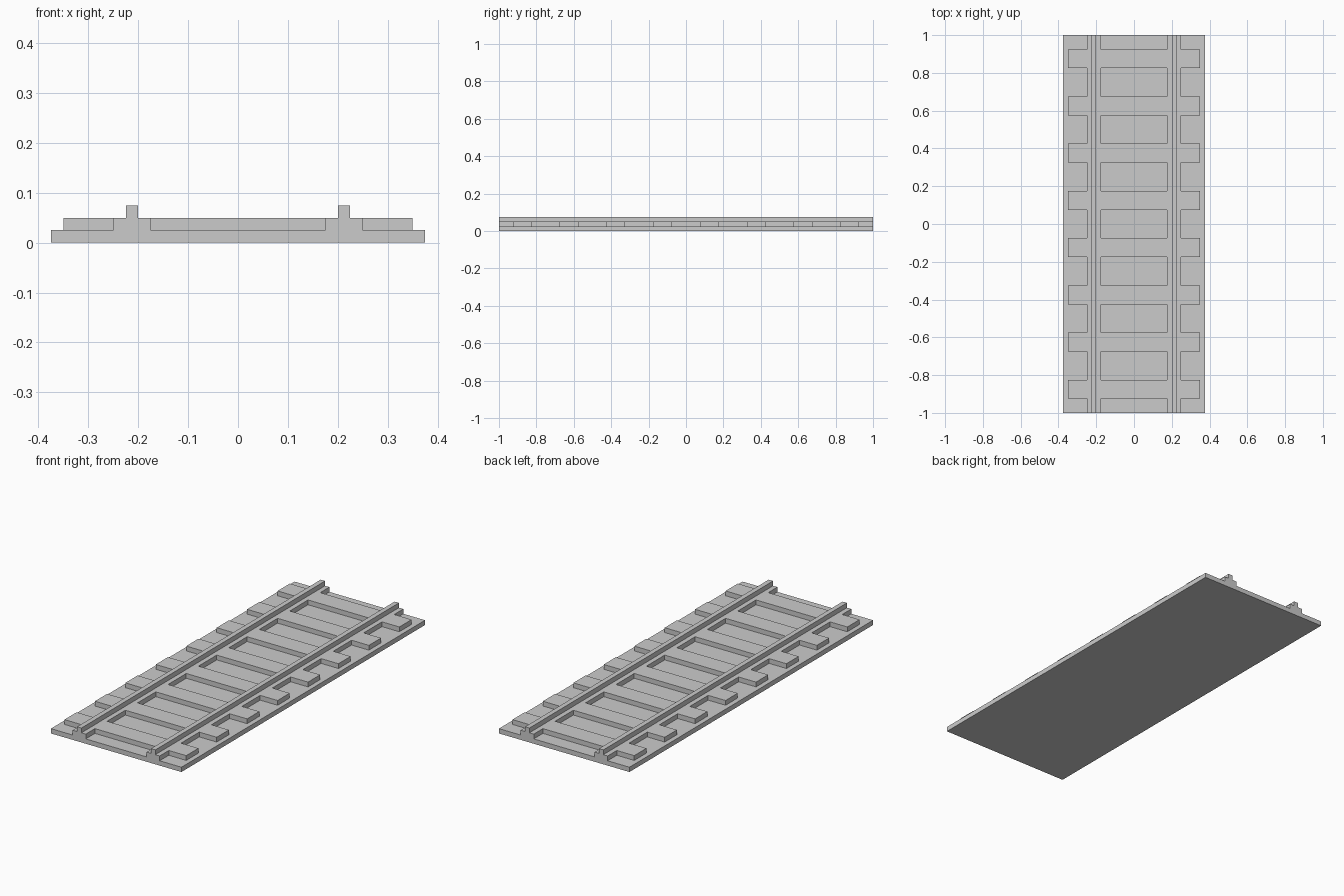
import bpy, bmesh

if "Cube" in bpy.data.objects:
    bpy.data.objects.remove(bpy.data.objects["Cube"])

LENGTH = 2.0
TIE_COUNT, TIE_PITCH = 8, 0.25


def new_object(name, bm):
    bmesh.ops.recalc_face_normals(bm, faces=bm.faces)
    mesh = bpy.data.meshes.new(name)
    bm.to_mesh(mesh)
    bm.free()
    obj = bpy.data.objects.new(name, mesh)
    bpy.context.collection.objects.link(obj)
    return obj


# Track bed with both stepped rails: one mirrored cross-section run along y
half = [(0.375, 0), (0.375, 0.025), (0.25, 0.025), (0.25, 0.05), (0.225, 0.05),
        (0.225, 0.075), (0.2, 0.075), (0.2, 0.05), (0.175, 0.05), (0.175, 0.025)]
profile = half + [(-x, z) for x, z in reversed(half)]
bm = bmesh.new()
end = bm.faces.new([bm.verts.new((x, -LENGTH / 2, z)) for x, z in profile])
run = bmesh.ops.extrude_face_region(bm, geom=[end], use_keep_orig=True)["geom"]
bmesh.ops.translate(bm, vec=(0, LENGTH, 0),
                    verts=[g for g in run if isinstance(g, bmesh.types.BMVert)])
track = new_object("track_bed_and_rails", bm)

# Cross ties, sunk slightly into the bed
bm = bmesh.new()
for i in range(TIE_COUNT):
    y = (i - (TIE_COUNT - 1) / 2) * TIE_PITCH
    verts = bmesh.ops.create_cube(bm, size=1)["verts"]
    bmesh.ops.scale(bm, vec=(0.7, 0.1, 0.04), verts=verts)
    bmesh.ops.translate(bm, vec=(0, y, 0.03), verts=verts)
ties = new_object("cross_ties", bm)

# Merge the ties into the track so the flush tops become one surface
union = track.modifiers.new("join_ties", 'BOOLEAN')
union.operation = 'UNION'
union.solver = 'EXACT'
union.object = ties
bpy.context.view_layer.objects.active = track
track.select_set(True)
bpy.ops.object.modifier_apply(modifier=union.name)
bpy.data.objects.remove(ties)
